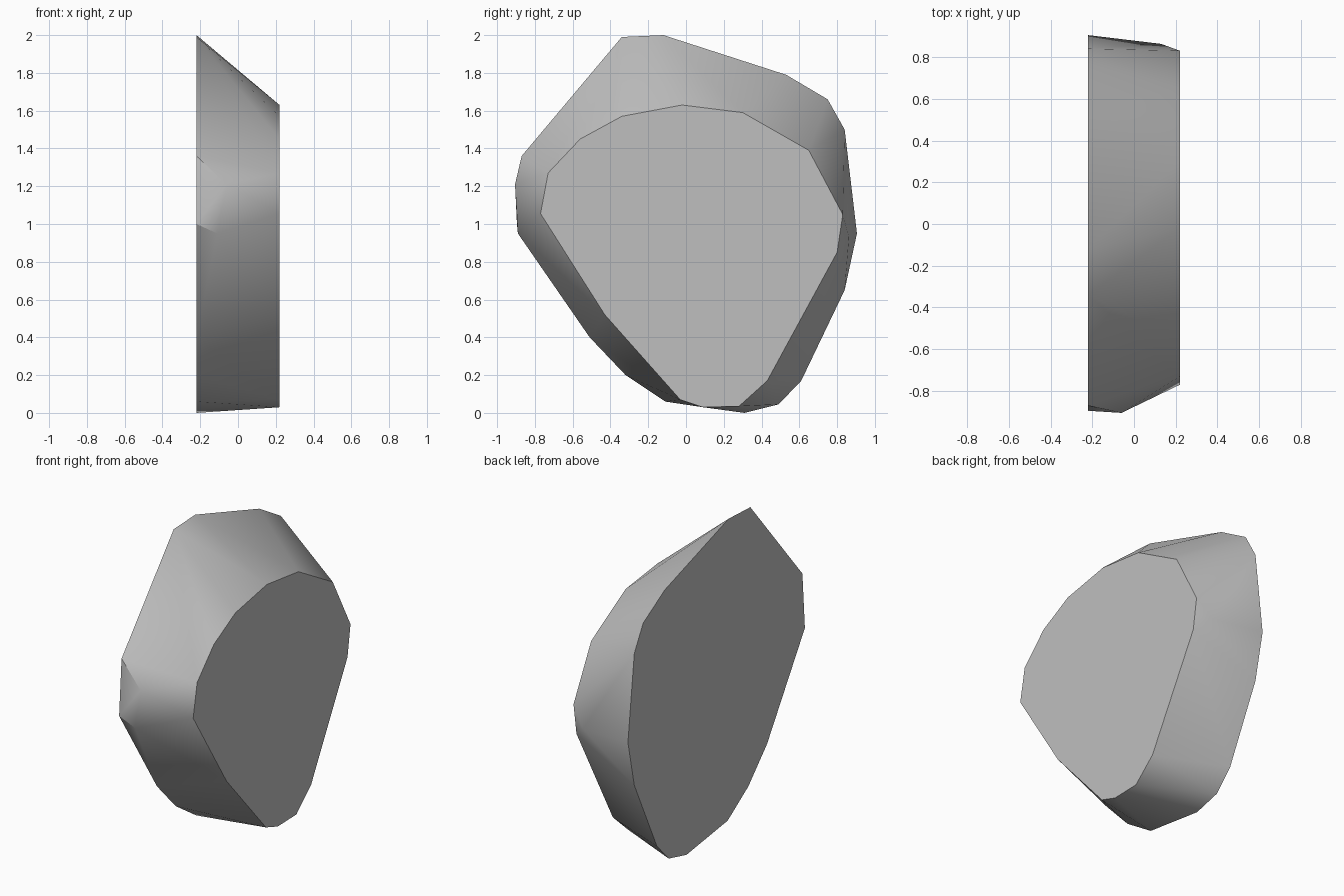
import bpy
import bmesh
import math

cube = bpy.data.objects.get("Cube")
if cube:
    bpy.data.objects.remove(cube)

HALF = 0.22  # half thickness of the slab

# Outline (y, z) of the broad face
broad = [(-0.34, 1.99), (-0.12, 2.0), (0.53, 1.79), (0.75, 1.66), (0.84, 1.5),
         (0.905, 0.95), (0.84, 0.65), (0.61, 0.17), (0.49, 0.045), (0.31, 0.0),
         (-0.11, 0.06), (-0.32, 0.2), (-0.51, 0.4), (-0.895, 1.0), (-0.87, 1.36)]

# Outline (y, z) of the narrower face
narrow = [(-0.02, 1.63), (0.3, 1.59), (0.65, 1.39), (0.83, 1.05), (0.8, 0.85),
          (0.43, 0.17), (0.28, 0.035), (0.09, 0.03), (-0.03, 0.07), (-0.43, 0.52),
          (-0.77, 1.055), (-0.73, 1.27), (-0.56, 1.45), (-0.34, 1.57)]

# Corners on the rim between the two faces
rim = [(-0.06, -0.905, 1.21), (-0.11, -0.89, 0.95), (0.13, 0.863, 0.93)]

points = [(-HALF, y, z) for y, z in broad] + [(HALF, y, z) for y, z in narrow] + rim

# Wrap the outlines in a convex skin and merge the flat faces
bm = bmesh.new()
for p in points:
    bm.verts.new(p)
hull = bmesh.ops.convex_hull(bm, input=bm.verts[:])
loose = {v for v in hull["geom_interior"] + hull["geom_unused"]
         if isinstance(v, bmesh.types.BMVert)}
bmesh.ops.delete(bm, geom=list(loose), context="VERTS")
bmesh.ops.dissolve_limit(bm, angle_limit=math.radians(0.2),
                         verts=bm.verts[:], edges=bm.edges[:])
bmesh.ops.recalc_face_normals(bm, faces=bm.faces[:])
mesh = bpy.data.meshes.new("stone_slab")
bm.to_mesh(mesh)
bm.free()

stone = bpy.data.objects.new("stone_slab", mesh)
bpy.context.collection.objects.link(stone)

# Plain grey stone
grey = bpy.data.materials.new("stone_grey")
grey.use_nodes = True
colour = (0.52, 0.52, 0.52, 1)
grey.diffuse_color = colour
grey.node_tree.nodes["Principled BSDF"].inputs["Base Color"].default_value = colour
mesh.materials.append(grey)

# Soft rim, crisp edges around the faces
bpy.ops.object.select_all(action="DESELECT")
stone.select_set(True)
bpy.context.view_layer.objects.active = stone
bpy.ops.object.shade_smooth_by_angle(angle=math.radians(30))
